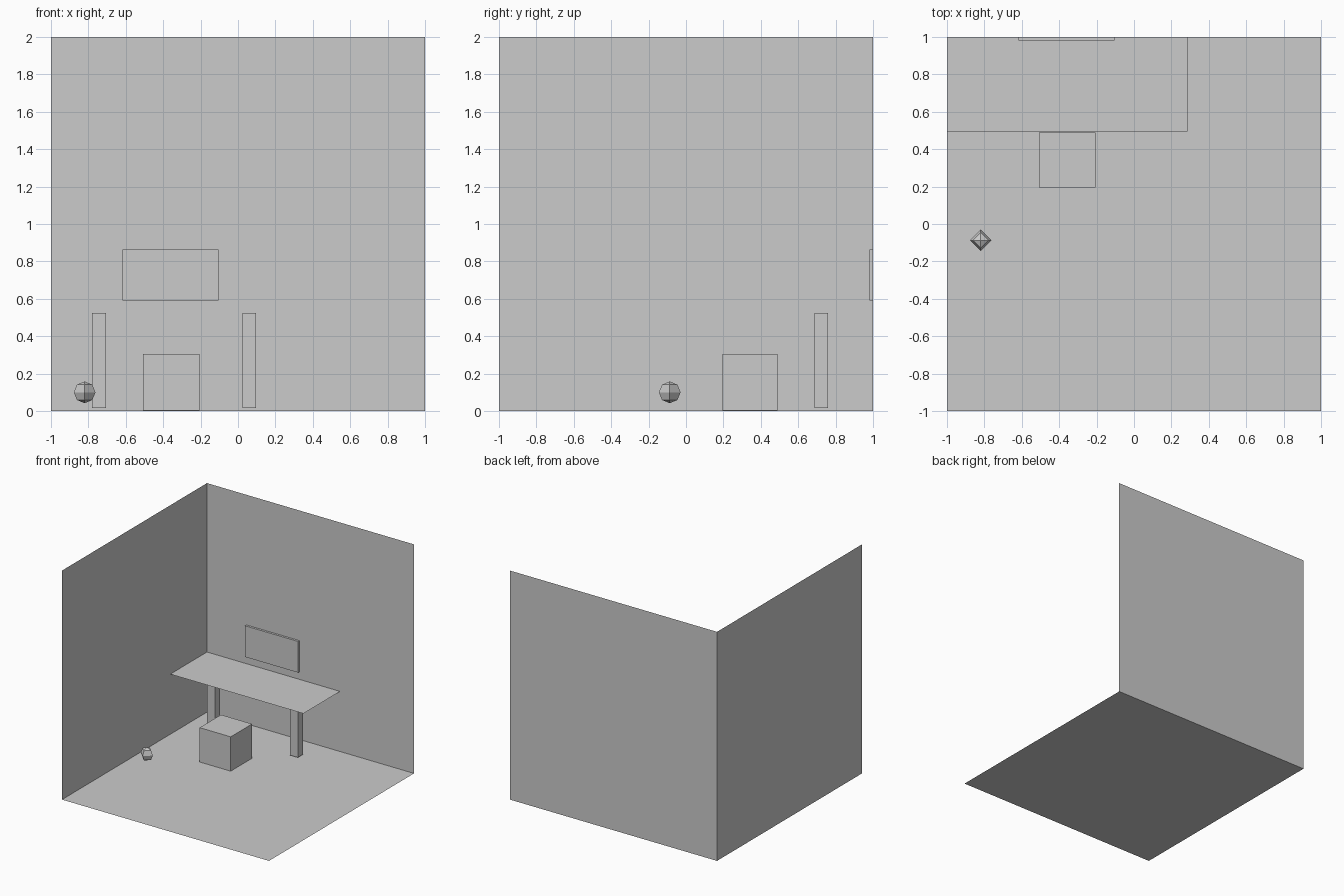
import bpy
from math import pi

if "Cube" in bpy.data.objects:
    bpy.data.objects.remove(bpy.data.objects["Cube"])


def box(name, x0, x1, y0, y1, z0, z1):
    bpy.ops.mesh.primitive_cube_add(
        size=1, location=((x0 + x1) / 2, (y0 + y1) / 2, (z0 + z1) / 2))
    ob = bpy.context.object
    ob.name = name
    ob.scale = (x1 - x0, y1 - y0, z1 - z0)
    return ob


def plane(name, loc, size=(2, 2), rot=(0, 0, 0)):
    bpy.ops.mesh.primitive_plane_add(size=1, location=loc, rotation=rot)
    ob = bpy.context.object
    ob.name = name
    ob.scale = (size[0], size[1], 1)
    return ob


# Room shell: floor and two walls, single sheets
plane("floor", (0, 0, 0))
plane("back_wall", (0, 1, 1), rot=(pi / 2, 0, 0))
plane("left_wall", (-1, 0, 1), rot=(0, pi / 2, 0))

# Desk: thin sheet top pushed into the corner, on two legs
plane("desk_top", (-0.357, 0.747, 0.525), (1.286, 0.506))
for side, x in (("left", -0.743), ("right", 0.06)):
    box(f"{side}_desk_leg", x - 0.037, x + 0.037, 0.688, 0.76, 0.016, 0.525)

# Cube stool in front of the desk
box("stool", -0.507, -0.207, 0.195, 0.49, 0.004, 0.304)

# Screen on the back wall
box("screen", -0.618, -0.105, 0.98, 0.999, 0.592, 0.864)

# Low-poly ball
bpy.ops.mesh.primitive_uv_sphere_add(
    segments=4, ring_count=4, radius=0.058, location=(-0.82, -0.087, 0.1))
bpy.context.object.name = "ball"
